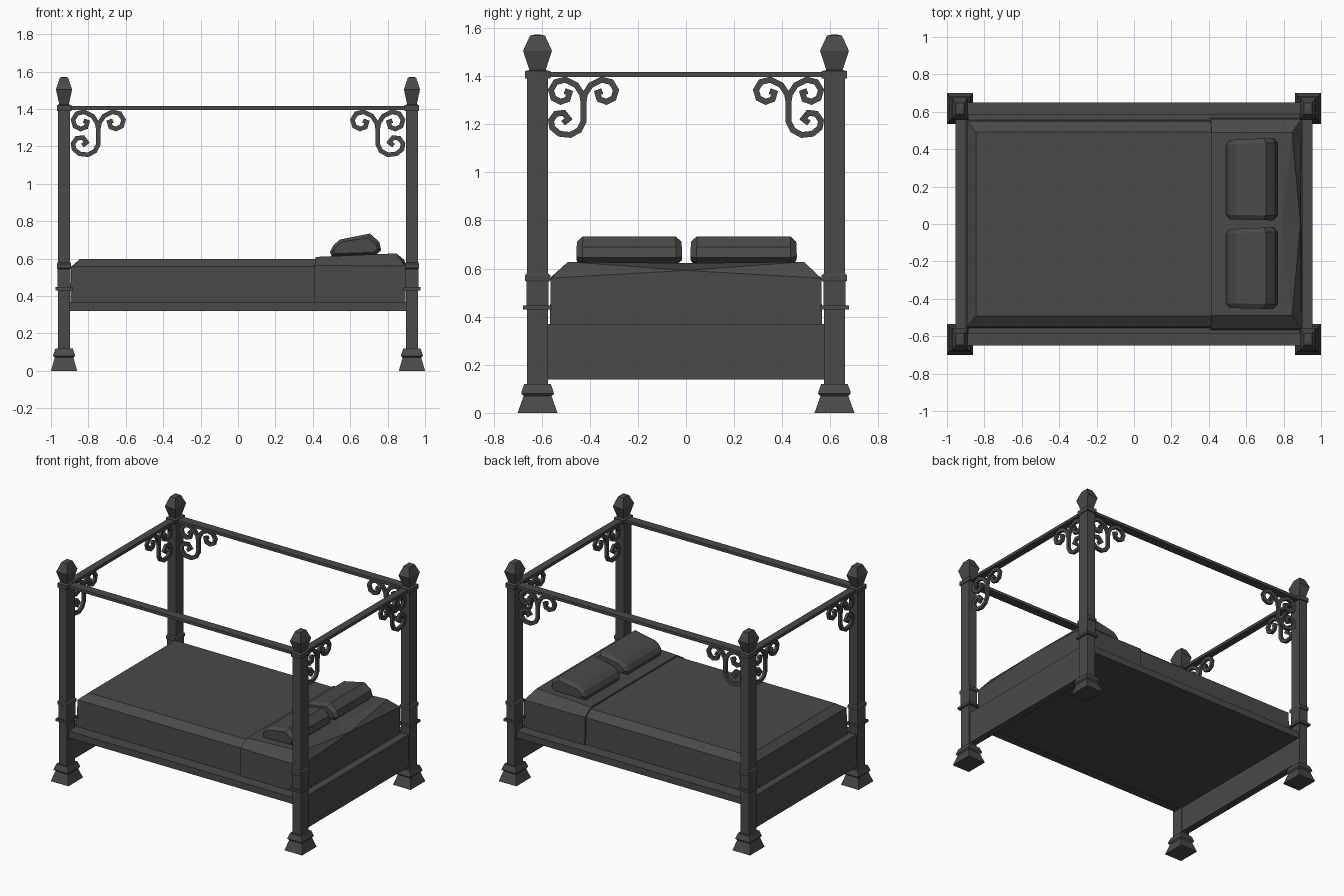
import bpy, bmesh
from mathutils import Vector

if "Cube" in bpy.data.objects:
    bpy.data.objects.remove(bpy.data.objects["Cube"])

# Dark charcoal used by every part
dark = bpy.data.materials.new("charcoal")
dark.diffuse_color = (.067, .067, .067, 1)
dark.use_nodes = True
dark.node_tree.nodes["Principled BSDF"].inputs["Base Color"].default_value = dark.diffuse_color


def make(name, bm):
    bmesh.ops.recalc_face_normals(bm, faces=bm.faces)
    me = bpy.data.meshes.new(name)
    bm.to_mesh(me)
    bm.free()
    me.materials.append(dark)
    ob = bpy.data.objects.new(name, me)
    bpy.context.collection.objects.link(ob)
    return ob


def loft(name, rings):
    """Skin a list of equal-length point rings and cap both ends."""
    bm = bmesh.new()
    rows = [[bm.verts.new(p) for p in r] for r in rings]
    n = len(rows[0])
    for a, b in zip(rows, rows[1:]):
        for i in range(n):
            j = (i + 1) % n
            bm.faces.new((a[i], a[j], b[j], b[i]))
    bm.faces.new(rows[0])
    bm.faces.new(rows[-1])
    return make(name, bm)


def rect(cx, cy, hx, hy, z):
    return [(cx - hx, cy - hy, z), (cx + hx, cy - hy, z),
            (cx + hx, cy + hy, z), (cx - hx, cy + hy, z)]


def box(name, x0, x1, y0, y1, z0, z1):
    c = ((x0 + x1) / 2, (y0 + y1) / 2, (x1 - x0) / 2, (y1 - y0) / 2)
    return loft(name, [rect(*c, z0), rect(*c, z1)])


def ribbon(name, path, width, depth, place):
    """Flat bar of rectangular section swept along a 2D path."""
    pts = [Vector(p) for p in path]
    rings = []
    for i, p in enumerate(pts):
        a = (p - pts[i - 1]).normalized() if i else None
        b = (pts[i + 1] - p).normalized() if i < len(pts) - 1 else None
        a, b = a or b, b or a
        t = (a + b).normalized()
        s = Vector((-t.y, t.x)) * (width / 2 / max(t.dot(a), 0.7))
        rings.append([place(q.x, q.y, d) for q, d in
                      ((p - s, -depth / 2), (p + s, -depth / 2),
                       (p + s, depth / 2), (p - s, depth / 2))])
    return loft(name, rings)


PX, PY = 0.930, 0.617

# Posts: square turned profile (half x, half y, z)
post = [(.070, .083, 0), (.050, .058, .07), (.059, .068, .08), (.056, .066, .09),
        (.046, .055, .12), (.033, .043, .12), (.033, .043, .43), (.047, .060, .43),
        (.047, .060, .447), (.035, .046, .447), (.035, .046, .545), (.038, .053, .55),
        (.038, .053, .572), (.033, .043, .58), (.033, .043, 1.39), (.039, .053, 1.39),
        (.039, .053, 1.42), (.026, .034, 1.425), (.043, .060, 1.505), (.022, .031, 1.568),
        (.008, .012, 1.572)]
# Scroll paths measured from the stem; lower curl turns towards the post
arm = [(0, 1.29), (.006, 1.325), (.03, 1.362), (.075, 1.385), (.115, 1.375), (.135, 1.342),
       (.125, 1.308), (.095, 1.293), (.066, 1.303), (.058, 1.33), (.078, 1.338)]
curl = [(0, 1.33), (0, 1.21), (-.018, 1.175), (-.055, 1.155), (-.1, 1.16), (-.13, 1.185),
        (-.135, 1.215), (-.115, 1.243), (-.082, 1.247), (-.062, 1.222), (-.085, 1.204)]
scroll = {"right_arm": arm, "left_arm": [(-u, z) for u, z in arm], "lower_curl": curl}

# Scrolls sit at both ends, and along the back side only
for sx in (-1, 1):
    for sy in (-1, 1):
        loft("post", [rect(sx * PX, sy * PY, hx, hy, z) for hx, hy, z in post])
        for part, path in scroll.items():
            ribbon("end_scroll_" + part, path, .024, .02,
                   lambda u, z, d: (sx * PX + d, sy * (.426 - u), z))
            if sy > 0:
                ribbon("back_scroll_" + part, path, .024, .02,
                       lambda u, z, d: (sx * (.747 - u), PY + d, z))

# Canopy rods, side rails and end panels
for s in (-1, 1):
    y, x = s * PY, s * .928
    box("side_rod", -.91, .91, y - .032, y + .032, 1.395, 1.416)
    box("end_rod", x - .026, x + .026, -.59, .59, 1.395, 1.416)
    box("side_rail", -.91, .91, y - .03, y + .03, .32, .368)
    box("end_panel", x - .026, x + .026, -.585, .585, .138, .37)

# Bed base
box("bed_base", -.905, .905, -.6, .6, .322, .366)

# Mattress with sloping top edges, running in under the sheet
loft("mattress", [rect(-.0985, 0, .7985, .555, .36), rect(-.096, 0, .796, .55, .557),
                  rect(-.0975, 0, .7475, .492, .598)])


# Bed sheet at the head end, dipping in the middle of its outer edge
def sheet_ring(low_x, top_x, mid_x, edge, top, mid_top):
    return [(low_x, -.566, .36), (low_x, -.562, edge), (top_x, -.49, top),
            (mid_x, 0, mid_top), (top_x, .49, top), (low_x, .562, edge), (low_x, .566, .36)]


bm = bmesh.new()
front = [bm.verts.new(p) for p in sheet_ring(.41, .415, .415, .563, .609, .609)]
back = [bm.verts.new(p) for p in sheet_ring(.895, .845, .79, .56, .628, .622)]
for i in range(7):
    j = (i + 1) % 7
    bm.faces.new((front[i], front[j], back[j], back[i]))
bm.faces.new(front)
ridge = bm.verts.new((.89, 0, .592))
foot = bm.verts.new((.895, 0, .36))
for f in ((0, 1, ridge, foot), (1, 2, ridge), (2, 3, ridge), (3, 4, ridge), (4, 5, ridge),
          (5, 6, foot, ridge), (0, foot, 6)):
    bm.faces.new([back[k] if isinstance(k, int) else k for k in f])
make("bed_sheet", bm)

# Pillows: tilted cushion profile (x, z) tapered at both ends
cushion = [(.492, .636), (.51, .672), (.545, .702), (.705, .734), (.755, .69),
           (.766, .645), (.74, .622), (.5, .612)]
for y0, y1 in ((-.452, -.022), (.022, .455)):
    rings = []
    for y, k in ((y0, .7), (y0 + .025, 1), (y1 - .025, 1), (y1, .7)):
        rings.append([(.63 + (x - .63) * (.5 + k / 2),
                       y + .04 * (x - .63) * (1 if y > (y0 + y1) / 2 else -.5),
                       .66 + (z - .66) * k) for x, z in cushion])
    loft("pillow", rings)
